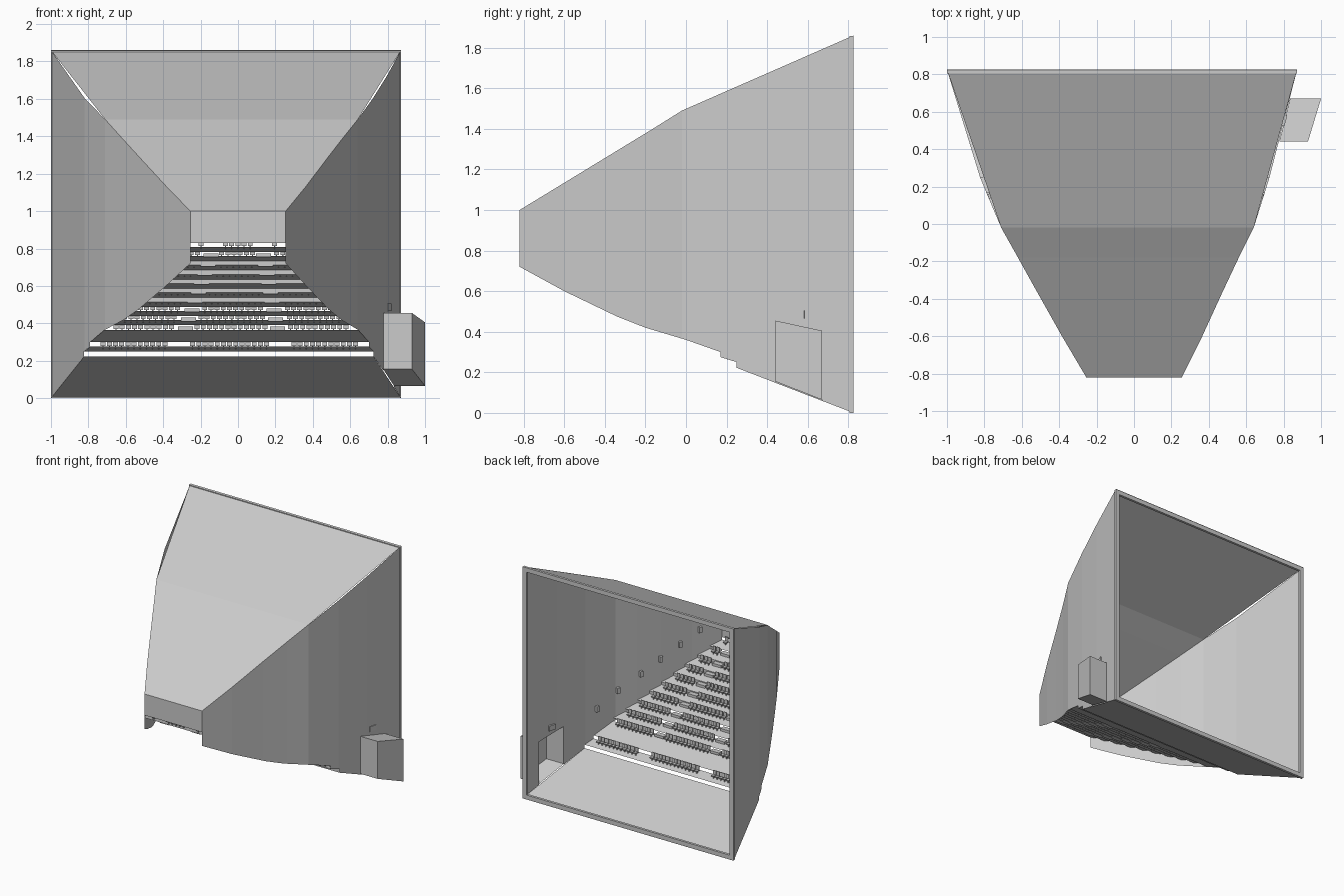
import bpy, bmesh, math
from mathutils import Matrix

if "Cube" in bpy.data.objects:
    bpy.data.objects.remove(bpy.data.objects["Cube"])

# plan stations: y, left wall x, right wall x
PLAN = [(-.82, -.255, .255), (-.6, -.385, .365), (-.36, -.52, .475), (-.18, -.62, .56),
        (-.02, -.71, .64), (.24, -.82, .722), (.5, -.90, .793), (.825, -1.0, .872)]
TOP = [(-.82, 1.0), (-.18, 1.39), (-.02, 1.49), (.825, 1.86)]
BOTTOM = [(-.82, .72), (-.6, .60), (-.34, .475), (-.2, .42), (0, .36), (.17, .30),
          (.1701, .275), (.25, .25), (.2501, .222), (.825, 0)]


def interp(table, y, col=1):
    for a, b in zip(table, table[1:]):
        if y <= b[0] + 1e-9:
            t = (y - a[0]) / (b[0] - a[0])
            return a[col] + t * (b[col] - a[col])
    return table[-1][col]


def left(y): return interp(PLAN, y, 1)
def right(y): return interp(PLAN, y, 2)


def finish(bm, name):
    me = bpy.data.meshes.new(name)
    bm.to_mesh(me)
    bm.free()
    ob = bpy.data.objects.new(name, me)
    bpy.context.collection.objects.link(ob)
    return ob


def quad(bm, *pts):
    return bm.faces.new([bm.verts.new(p) for p in pts])


def box(bm, x, y, z, sx, sy, sz, rot=0):
    m = Matrix.Translation((x, y, z)) @ Matrix.Rotation(rot, 4, 'Z') @ Matrix.Diagonal((sx, sy, sz, 1))
    bmesh.ops.create_cube(bm, size=1, matrix=m)


# side walls, with a doorway cut into the right one
DOOR = (.44, .67)
ys = sorted({p[0] for p in PLAN} | {p[0] for p in BOTTOM} | {p[0] for p in TOP} | set(DOOR))
for name, wall in (("left_wall", left), ("right_wall", right)):
    bm = bmesh.new()
    for a, b in zip(ys, ys[1:]):
        lo = [interp(BOTTOM, a), interp(BOTTOM, b)]
        if wall is right and a >= DOOR[0] and b <= DOOR[1]:
            lo = [.455 - (y - .44) * .217 for y in (a, b)]
        quad(bm, (wall(a), a, lo[0]), (wall(b), b, lo[1]),
             (wall(b), b, interp(TOP, b)), (wall(a), a, interp(TOP, a)))
    bmesh.ops.remove_doubles(bm, verts=bm.verts, dist=1e-5)
    finish(bm, name)

# ceiling: panels with straight edges in front of the bend
bm = bmesh.new()
cy = [-.82, -.6, -.36, -.18, -.02, .825]
for a, b in zip(cy, cy[1:]):
    quad(bm, (left(a), a, interp(TOP, a)), (right(a), a, interp(TOP, a)),
         (right(b), b, interp(TOP, b)), (left(b), b, interp(TOP, b)))
bmesh.ops.remove_doubles(bm, verts=bm.verts, dist=1e-5)
finish(bm, "ceiling")

# rear wall with projection port
bm = bmesh.new()
quad(bm, (-.255, -.82, .83), (.255, -.82, .83), (.255, -.82, 1), (-.255, -.82, 1))
finish(bm, "rear_wall")
bm = bmesh.new()
box(bm, 0, -.812, .92, .07, .01, .035)
finish(bm, "projection_port")

# sloping stage floor
bm = bmesh.new()
quad(bm, (left(.25), .25, .222), (right(.25), .25, .222), (.872, .825, 0), (-1, .825, 0))
finish(bm, "stage_floor")

# frame around the open screen end
bm = bmesh.new()
box(bm, -.064, .815, .018, 1.86, .02, .035)
box(bm, -.064, .815, 1.84, 1.86, .02, .035)
box(bm, -.982, .815, .93, .035, .02, 1.855)
box(bm, .854, .815, .93, .035, .02, 1.855)
finish(bm, "screen_frame")

# seating terraces: (front y, front z, back y, back z)
N = 9
rows = [(.25, .25, .17, .275), (.17, .30, 0, .365)]
for i in range(N):
    y, z = -i * .82 / N, .39 + i * .049
    rows.append((y, z, y - .82 / N, z + .027))
bm = bmesh.new()
for y0, z0, y1, z1 in rows:
    quad(bm, (left(y0), y0, z0), (right(y0), y0, z0), (right(y1), y1, z1), (left(y1), y1, z1))
finish(bm, "terraces")
bm = bmesh.new()
for a, b in list(zip(rows, rows[1:]))[4:-1]:
    y = b[0]
    quad(bm, (left(y), y, a[3]), (right(y), y, a[3]), (right(y), y, b[1]), (left(y), y, b[1]))
finish(bm, "risers")


# two aisles that spread towards the stage, with half steps
def aisles(y):
    t = (y + .8) / .9
    return (-.13 - .17 * t, .13 + .09 * t)


bm = bmesh.new()
for y0, z0, y1, z1 in rows[2:]:
    for x in aisles(y0):
        box(bm, x, y0 + .02, z0 - .018, .08, .04, .02)
finish(bm, "aisle_steps")

# seats: back, cushion, pedestal
bm = bmesh.new()
PITCH = .033
for k, (y0, z0, y1, z1) in enumerate(rows):
    y = y1 + .038
    z = z1 - .010
    al, ar = aisles(y)
    for lo, hi in ((left(y) + .06, al - .045), (al + .045, ar - .045), (ar + .045, right(y) - .06)):
        n = int((hi - lo) / PITCH)
        for j in range(n):
            x = (lo + hi) / 2 + (j - (n - 1) / 2) * PITCH
            box(bm, x, y - .012, z + .036, .026, .006, .042)
            box(bm, x, y + .004, z + .021, .026, .026, .008)
            box(bm, x, y, z + .008, .006, .012, .02)
finish(bm, "seats")

# exit alcove outside the right wall
bm = bmesh.new()
v = [bm.verts.new(p) for p in (
    (right(.44), .44, .155), (.93, .44, .155), (1, .67, .065), (right(.67), .67, .065),
    (right(.44), .44, .455), (.93, .44, .455), (1, .67, .405), (right(.67), .67, .405))]
for f in ((0, 1, 5, 4), (1, 2, 6, 5), (2, 3, 7, 6), (4, 5, 6, 7), (0, 3, 2, 1)):
    bm.faces.new([v[i] for i in f])
finish(bm, "exit_alcove")
bm = bmesh.new()
box(bm, right(.555) - .004, .555, .485, .02, .06, .04, -.27)
finish(bm, "exit_sign")

# wall speakers along both sides
bm = bmesh.new()
for y in (-.65, -.5, -.35, -.2, -.03, .15):
    z = .39 - y * .53 + .2
    for wall, s in ((left, 1), (right, -1)):
        ang = math.atan2(wall(y - .02) - wall(y + .02), .04)
        box(bm, wall(y) + s * .012, y, z, .02, .025, .045, ang)
finish(bm, "wall_speakers")
